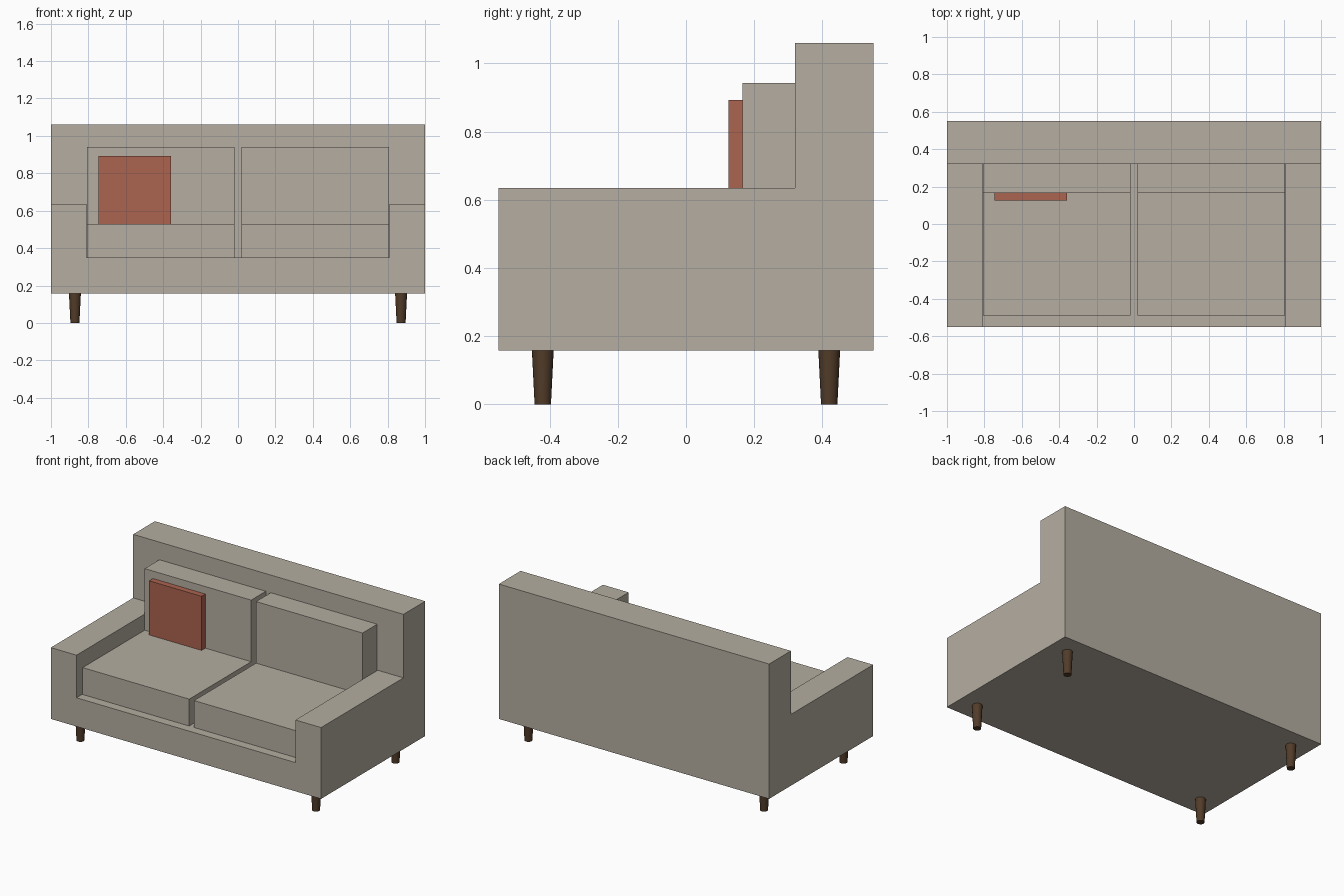
import bpy
import bmesh
from mathutils import Vector

default = bpy.data.objects.get("Cube")
if default:
    bpy.data.objects.remove(default, do_unlink=True)


def material(name, rgb):
    m = bpy.data.materials.new(name)
    m.use_nodes = True
    m.diffuse_color = (*rgb, 1)
    m.node_tree.nodes["Principled BSDF"].inputs["Base Color"].default_value = (*rgb, 1)
    return m


fabric = material("beige fabric", (0.46, 0.42, 0.355))
accent = material("terracotta fabric", (0.41, 0.125, 0.08))
wood = material("dark wood", (0.085, 0.045, 0.022))


def add_object(name, bm, mat):
    bmesh.ops.recalc_face_normals(bm, faces=bm.faces)
    mesh = bpy.data.meshes.new(name)
    bm.to_mesh(mesh)
    bm.free()
    mesh.materials.append(mat)
    obj = bpy.data.objects.new(name, mesh)
    bpy.context.collection.objects.link(obj)
    return obj


def box(name, low, high, mat):
    low, high = Vector(low), Vector(high)
    bm = bmesh.new()
    bmesh.ops.create_cube(bm, size=1)
    bmesh.ops.scale(bm, vec=high - low, verts=bm.verts)
    bmesh.ops.translate(bm, vec=(low + high) / 2, verts=bm.verts)
    return add_object(name, bm, mat)


# Frame: side profile of arms and backrest, extruded across the width
SEAT, ARM, BACK = 0.35, 0.635, 0.32
profile = [(-0.55, 0.158), (0.55, 0.158), (0.55, 1.06),
           (BACK, 1.06), (BACK, ARM), (-0.55, ARM)]
bm = bmesh.new()
side = bm.faces.new([bm.verts.new((-1, y, z)) for y, z in profile])
swept = bmesh.ops.extrude_face_region(bm, geom=[side])
bmesh.ops.translate(bm, vec=(2, 0, 0),
                    verts=[v for v in swept["geom"] if isinstance(v, bmesh.types.BMVert)])
frame = add_object("sofa_frame", bm, fabric)

# Seat well cut between the arms
cutter = box("seat_cutter", (-0.81, -0.7, SEAT), (0.81, BACK, 0.8), fabric)
cutter.hide_render = True
cut = frame.modifiers.new("seat well", 'BOOLEAN')
cut.operation = 'DIFFERENCE'
cut.solver = 'EXACT'
cut.object = cutter
bpy.context.view_layer.objects.active = frame
bpy.ops.object.modifier_apply(modifier=cut.name)
bpy.data.objects.remove(cutter, do_unlink=True)

# Seat and back cushions, one pair on each side of the gap
for label, a, b in (("right", -0.806, -0.018), ("left", 0.018, 0.806)):
    box(label + "_seat_cushion", (a, -0.49, SEAT), (b, BACK, 0.53), fabric)
    box(label + "_back_cushion", (a, 0.165, 0.53), (b, BACK, 0.942), fabric)

# Accent pillow
box("throw_pillow", (-0.745, 0.125, 0.53), (-0.357, 0.165, 0.892), accent)

# Tapered legs
for fb, y in (("front", -0.42), ("back", 0.42)):
    for label, x in (("right", -0.872), ("left", 0.872)):
        bm = bmesh.new()
        bmesh.ops.create_cone(bm, cap_ends=True, segments=24,
                              radius1=0.024, radius2=0.032, depth=0.16)
        bmesh.ops.translate(bm, vec=(x, y, 0.08), verts=bm.verts)
        for f in bm.faces:
            f.smooth = len(f.verts) == 4
        for e in bm.edges:
            e.smooth = all(f.smooth for f in e.link_faces)
        add_object(f"{fb}_{label}_leg", bm, wood)
